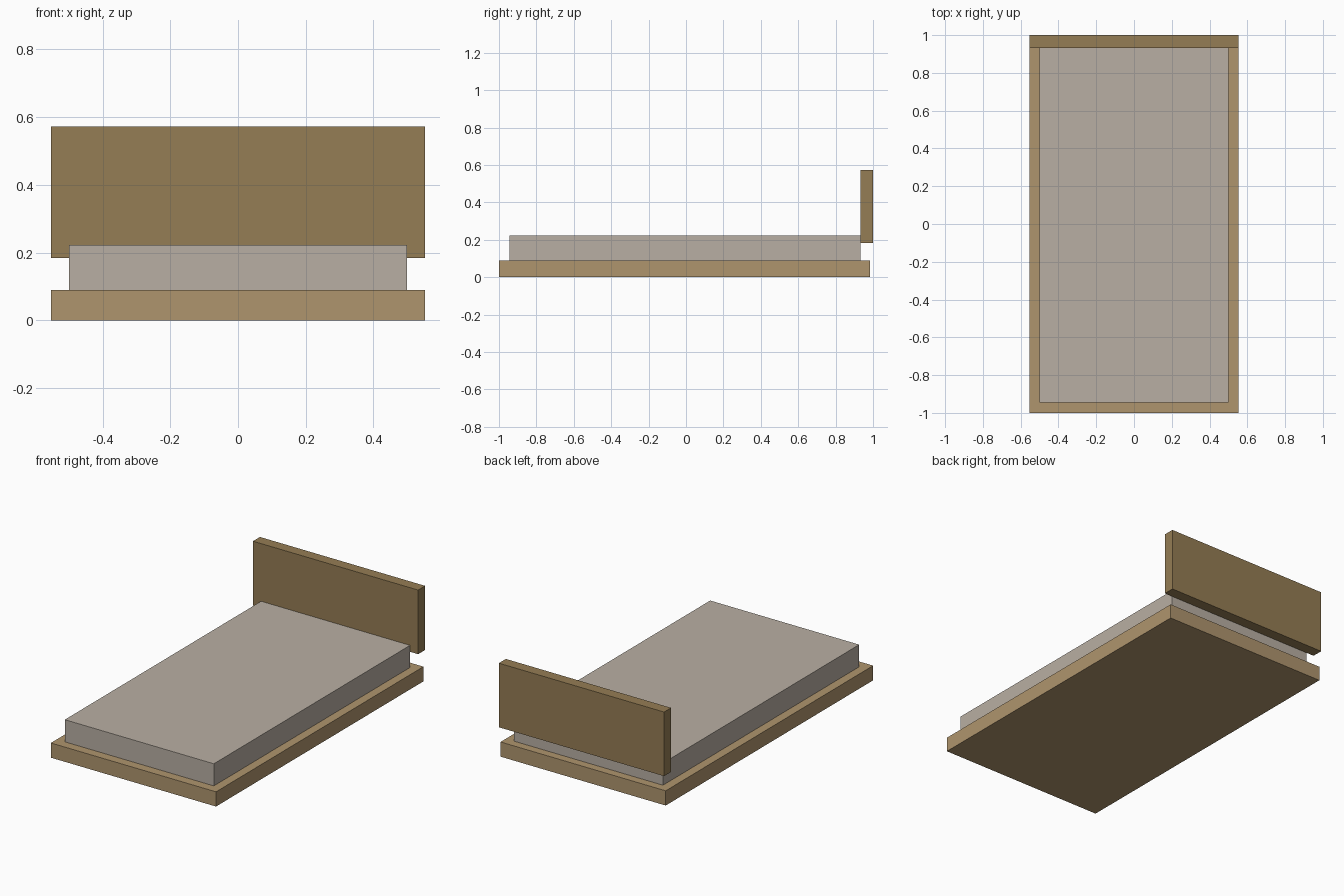
import bpy

if "Cube" in bpy.data.objects:
    bpy.data.objects.remove(bpy.data.objects["Cube"])


def material(name, color):
    mat = bpy.data.materials.new(name)
    mat.diffuse_color = (*color, 1.0)
    mat.use_nodes = True
    mat.node_tree.nodes["Principled BSDF"].inputs["Base Color"].default_value = mat.diffuse_color
    return mat


def box(name, x, y, z, mat):
    """Axis-aligned box from (min, max) ranges."""
    ranges = (x, y, z)
    bpy.ops.mesh.primitive_cube_add(size=1, location=[(a + b) / 2 for a, b in ranges])
    obj = bpy.context.object
    obj.name = name
    obj.scale = [b - a for a, b in ranges]
    bpy.ops.object.transform_apply(location=False, rotation=False, scale=True)
    obj.data.materials.append(mat)
    return obj


light_wood = material("light_wood", (0.43, 0.30, 0.155))
dark_wood = material("dark_wood", (0.30, 0.205, 0.089))
fabric = material("fabric", (0.485, 0.428, 0.367))

# Low platform on the floor
box("bed_base", (-0.553, 0.553), (-1.0, 0.984), (0.0, 0.089), light_wood)

# Mattress, ending at the front of the headboard
box("mattress", (-0.499, 0.499), (-0.944, 0.933), (0.089, 0.223), fabric)

# Headboard, raised clear of the base
box("headboard", (-0.553, 0.553), (0.933, 1.0), (0.184, 0.572), dark_wood)
